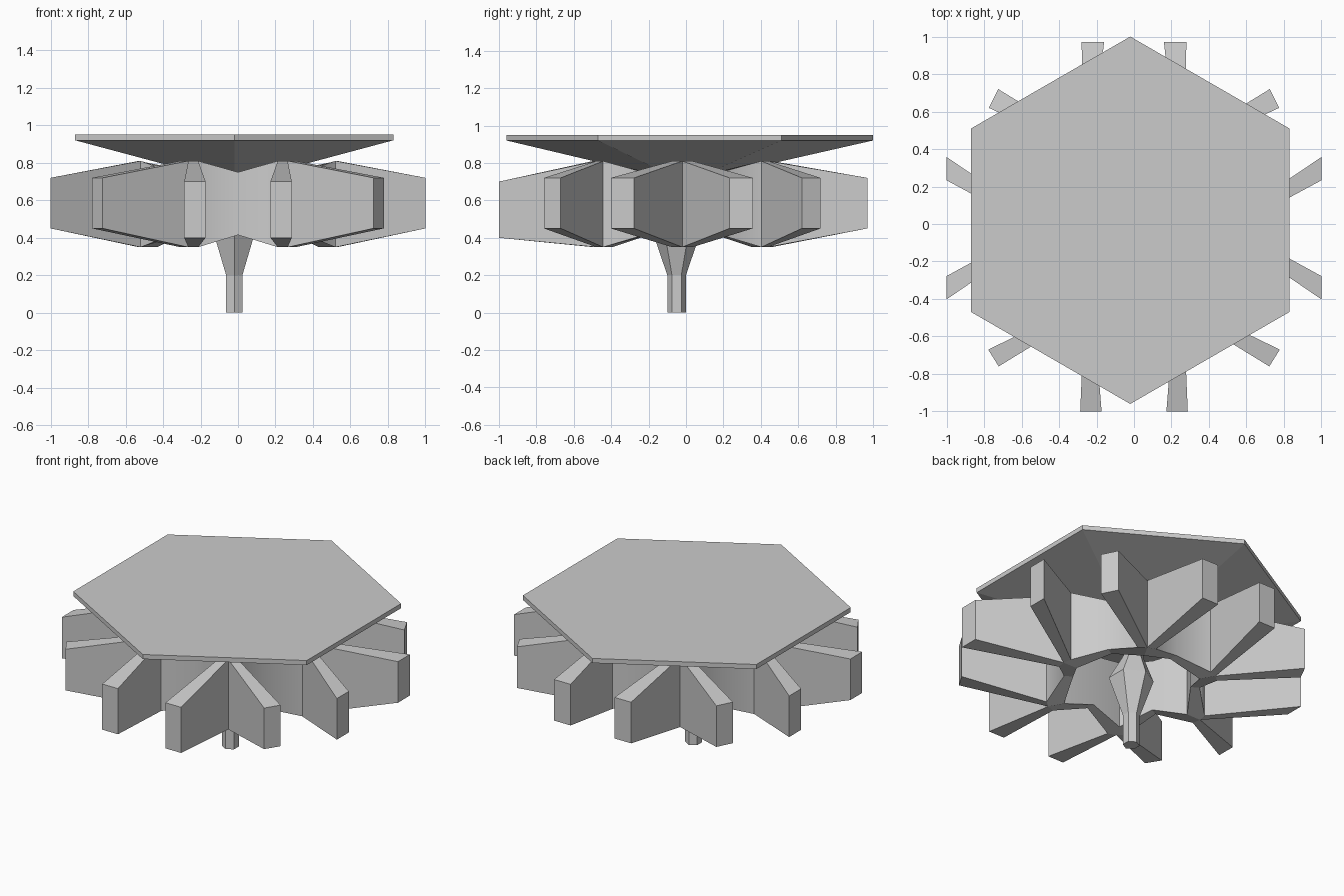
import bpy, bmesh
from math import sin, cos, pi, radians
from mathutils import Vector

if "Cube" in bpy.data.objects:
    bpy.data.objects.remove(bpy.data.objects["Cube"])


def finish(name, bm):
    bmesh.ops.recalc_face_normals(bm, faces=bm.faces)
    me = bpy.data.meshes.new(name)
    bm.to_mesh(me)
    bm.free()
    ob = bpy.data.objects.new(name, me)
    bpy.context.collection.objects.link(ob)
    return ob


def hex_loft(name, sections):
    """Six-sided solid through (centre y, z, radius) sections, corners on +-y."""
    bm = bmesh.new()
    rings = []
    for cy, z, r in sections:
        rings.append([bm.verts.new((-0.02 + r * sin(i * pi / 3), cy + r * cos(i * pi / 3), z))
                      for i in range(6)])
    for a, b in zip(rings, rings[1:]):
        for i in range(6):
            j = (i + 1) % 6
            bm.faces.new((a[i], a[j], b[j], b[i]))
    bm.faces.new(rings[0])
    bm.faces.new(rings[-1])
    return finish(name, bm)


# Wide six-sided top and its flared stem
hex_loft("table_top", [(0.0, 0.70, 0.03), (0.02, 0.92, 0.98), (0.02, 0.95, 0.98)])
hex_loft("stem", [(-0.05, 0, 0.05), (-0.05, 0.2, 0.05), (-0.05, 0.45, 0.135),
                  (-0.03, 0.6, 0.06), (0, 0.72, 0.05)])

# Open six-sided ring frame with a forked pair of fins at each corner
CY = -0.02
bm = bmesh.new()


def pair(x, y, low, high):
    return bm.verts.new((x, y, low)), bm.verts.new((x, y, high))


def polar(r, side, ang, low, high):
    a = radians(ang)
    return pair(r * cos(a) - side * sin(a), CY + r * sin(a) + side * cos(a), low, high)


def wall(a, b):
    bm.faces.new((a[0], b[0], b[1], a[1]))


def caps(*pts):
    bm.faces.new([p[0] for p in pts])
    bm.faces.new([p[1] for p in pts])


# Fin tips for the right half: centre, half width vector, z range
TIPS = {
    (0, 1): ((1.0, 0.295), (0, 0.062), 0.45, 0.72),
    (0, -1): ((1.0, -0.34), (0, 0.062), 0.45, 0.72),
    (60, -1): ((0.75, 0.67), (-0.025, 0.05), 0.45, 0.72),
    (60, 1): ((0.22, 0.97), (-0.06, 0), 0.45, 0.72),
    (300, 1): ((0.75, -0.715), (0.028, 0.045), 0.45, 0.72),
    (300, -1): ((0.23, -1.0), (0.057, 0), 0.40, 0.70),
}


def tip(ang, s):
    mirror = 90 < ang < 270
    c, w, low, high = TIPS[((180 - ang) % 360, -s) if mirror else (ang, s)]
    c, w = Vector(c), Vector(w)
    if mirror:
        c.x, w.y = -c.x, -w.y
    p, q = c + s * w, c - s * w  # outer, inner corner
    return pair(p.x, p.y, low, high), pair(q.x, q.y, low, high)


notch_out = [polar(0.41, 0, 60 * k + 30, 0.415, 0.75) for k in range(6)]
notch_in = [polar(0.355, 0, 60 * k + 30, 0.415, 0.75) for k in range(6)]
for k in range(6):
    ang = 60 * k
    fork = polar(0.53, 0, ang, 0.35, 0.81)
    back = polar(0.43, 0, ang, 0.35, 0.79)
    for s in (1, -1):
        shoulder = polar(0.52, 0.055 * s, ang, 0.35, 0.81)
        i = k if s > 0 else k - 1
        outer, inner = tip(ang, s)
        caps(back, notch_in[i], notch_out[i], shoulder, fork)
        caps(shoulder, outer, inner, fork)
        wall(back, notch_in[i])
        wall(notch_out[i], shoulder)
        wall(shoulder, outer)
        wall(outer, inner)
        wall(inner, fork)

# Only the mid creases of the ring walls are shaded smooth
for f in bm.faces:
    f.smooth = True
creases = {frozenset(n) for n in notch_out + notch_in}
for e in bm.edges:
    e.smooth = frozenset(e.verts) in creases
finish("forked_frame", bm)
